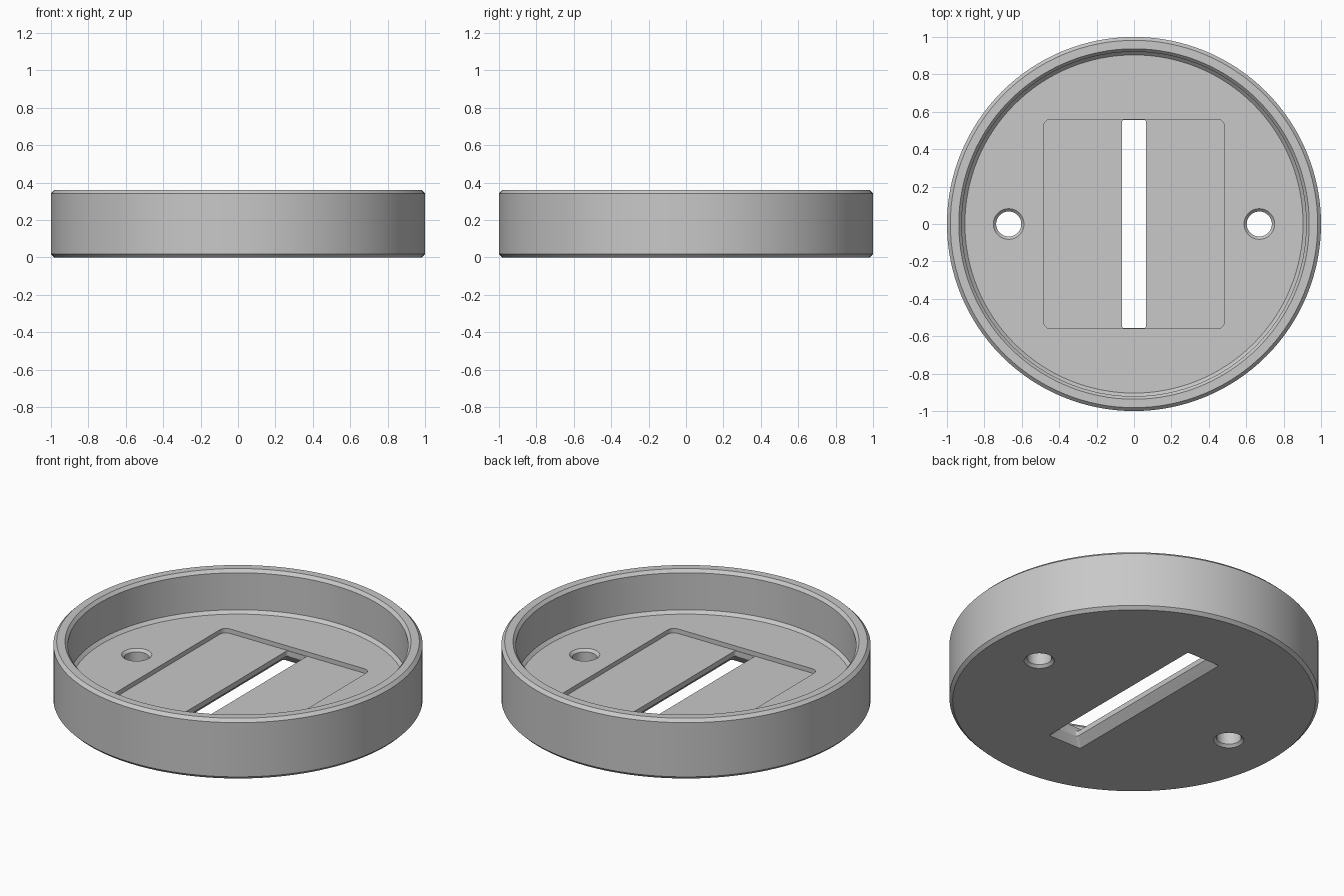
import bpy
import bmesh
from math import cos, sin, pi, tau, radians

if "Cube" in bpy.data.objects:
    bpy.data.objects.remove(bpy.data.objects["Cube"], do_unlink=True)

# Single grey material
grey = bpy.data.materials.new("plain grey")
grey.use_nodes = True
colour = (0.58, 0.58, 0.58, 1)
grey.diffuse_color = colour
grey.node_tree.nodes["Principled BSDF"].inputs["Base Color"].default_value = colour

HEIGHT, FLOOR, POCKET = 0.36, 0.103, 0.076
BEVEL = 0.018


def circle(radius, z, x=0, count=128):
    return [(x + radius * cos(tau * i / count), radius * sin(tau * i / count), z)
            for i in range(count)]


def rounded_rect(half_x, half_y, radius, z, steps=6):
    points = []
    corners = ((1, 1), (-1, 1), (-1, -1), (1, -1))
    for quarter, (sx, sy) in enumerate(corners):
        for i in range(steps + 1):
            a = (quarter + i / steps) * pi / 2
            points.append((sx * (half_x - radius) + radius * cos(a),
                           sy * (half_y - radius) + radius * sin(a), z))
    return points


def loft(name, sections):
    """Join a stack of outlines into a closed solid."""
    bm = bmesh.new()
    rings = [[bm.verts.new(p) for p in s] for s in sections]
    for low, high in zip(rings, rings[1:]):
        for i in range(len(low)):
            j = (i + 1) % len(low)
            bm.faces.new((low[i], low[j], high[j], high[i]))
    bm.faces.new(rings[0][::-1])
    bm.faces.new(rings[-1])
    bmesh.ops.recalc_face_normals(bm, faces=bm.faces)
    mesh = bpy.data.meshes.new(name)
    bm.to_mesh(mesh)
    bm.free()
    mesh.materials.append(grey)
    obj = bpy.data.objects.new(name, mesh)
    bpy.context.collection.objects.link(obj)
    return obj


# Round dish: chamfered outer wall, lip, inner wall and floor
profile = [(1 - BEVEL, 0), (1, BEVEL), (1, HEIGHT - BEVEL), (1 - BEVEL, HEIGHT),
           (0.937, HEIGHT), (0.921, HEIGHT - BEVEL), (0.921, FLOOR + BEVEL),
           (0.904, FLOOR)]
dish = loft("round_dish", [circle(r, z) for r, z in profile])

# Shallow pocket in the floor
cutters = [loft("pocket_cutter", [rounded_rect(0.484, 0.56, 0.04, z)
                                  for z in (POCKET, 0.2)])]

# Long slot, flared at the underside
slot = [(0.12, 0.592, -0.01), (0.065, 0.557, 0.045), (0.065, 0.557, 0.15)]
cutters.append(loft("slot_cutter", [rounded_rect(x, y, 0.012, z) for x, y, z in slot]))

# Screw holes, chamfered at both ends
hole = [(0.092, -0.01), (0.067, 0.015), (0.067, FLOOR - 0.015), (0.092, FLOOR + 0.01)]
for side, x in (("left", 0.67), ("right", -0.67)):
    cutters.append(loft(side + "_hole_cutter",
                        [circle(r, z, x, 48) for r, z in hole]))

# Cut the openings
bpy.context.view_layer.objects.active = dish
for cutter in cutters:
    cutter.hide_render = True
    cut = dish.modifiers.new(cutter.name, "BOOLEAN")
    cut.operation = "DIFFERENCE"
    cut.solver = "EXACT"
    cut.object = cutter
    bpy.ops.object.modifier_apply(modifier=cut.name)
    bpy.data.objects.remove(cutter, do_unlink=True)

bpy.ops.object.select_all(action="DESELECT")
dish.select_set(True)
bpy.ops.object.shade_smooth_by_angle(angle=radians(25))
